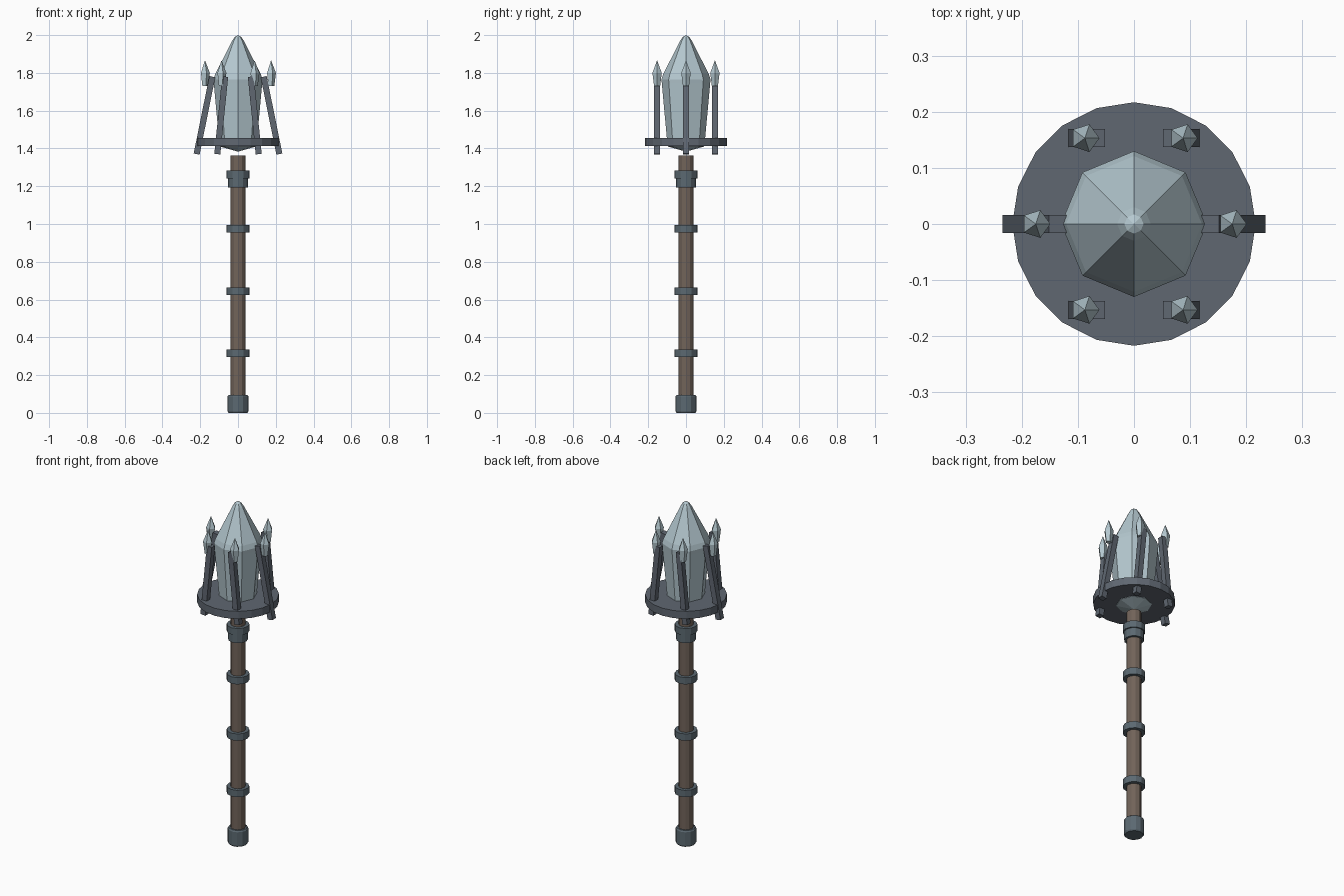
import bpy, math
from mathutils import Vector

if "Cube" in bpy.data.objects:
    bpy.data.objects.remove(bpy.data.objects["Cube"])


def material(name, rgb):
    m = bpy.data.materials.new(name)
    m.diffuse_color = (*rgb, 1)
    m.use_nodes = True
    m.node_tree.nodes["Principled BSDF"].inputs["Base Color"].default_value = m.diffuse_color
    return m


WOOD = material("brown wood", (0.165, 0.125, 0.10))
STEEL = material("blue grey steel", (0.105, 0.14, 0.165))
IRON = material("dark iron", (0.115, 0.135, 0.165))
CRYSTAL = material("pale crystal", (0.46, 0.58, 0.63))


def make(name, verts, faces, mat):
    me = bpy.data.meshes.new(name)
    me.from_pydata(verts, [], faces)
    me.materials.append(mat)
    ob = bpy.data.objects.new(name, me)
    bpy.context.collection.objects.link(ob)
    return ob


def lathe(name, profile, sides, mat, x=0, y=0):
    """Closed solid turned from (radius, height) points, bottom to top."""
    verts, faces, rings = [], [], []
    for r, z in profile:
        start, n = len(verts), (sides if r > 0 else 1)
        for i in range(n):
            a = math.tau * i / sides
            verts.append((x + r * math.cos(a), y + r * math.sin(a), z))
        rings.append([start + i % n for i in range(sides)])
    for lo, hi in zip(rings, rings[1:]):
        for i in range(sides):
            j = (i + 1) % sides
            quad = [lo[i], lo[j], hi[j], hi[i]]
            faces.append(list(dict.fromkeys(quad)))
    if profile[0][0] > 0:
        faces.append(rings[0][::-1])
    if profile[-1][0] > 0:
        faces.append(rings[-1])
    return make(name, verts, faces, mat)


def bar(name, bottom, top, half, mat):
    """Square bar between two points, leaning only along x."""
    a, b = Vector(bottom), Vector(top)
    d = (b - a).normalized()
    side = Vector((0, 1, 0))
    out = side.cross(d)
    verts = [p + side * half * s + out * half * t
             for p in (a, b) for s, t in ((-1, -1), (-1, 1), (1, 1), (1, -1))]
    faces = [(0, 1, 2, 3), (7, 6, 5, 4)]
    faces += [(i, i + 4, (i + 1) % 4 + 4, (i + 1) % 4) for i in range(4)]
    return make(name, verts, faces, mat)


# Wooden shaft and its pommel cap
lathe("shaft", [(0.04, 0.02), (0.04, 1.363)], 12, WOOD)
lathe("pommel_cap", [(0.05, 0), (0.055, 0.008), (0.055, 0.087), (0.05, 0.095)], 12, STEEL)

# Metal bands around the shaft
for i, z in enumerate((0.315, 0.645, 0.975, 1.262)):
    lathe(f"band_{i + 1}", [(0.06, z - 0.02), (0.06, z + 0.02)], 12, STEEL)
lathe("collar", [(0.053, 1.193), (0.053, 1.243)], 12, STEEL)

# Round plate under the head
lathe("head_plate", [(0.217, 1.412), (0.217, 1.456)], 20, IRON)

# Large faceted crystal
lathe("main_crystal", [(0, 1.383), (0.095, 1.41), (0.101, 1.45), (0.128, 1.745), (0.13, 1.765),
                       (0.121, 1.793), (0.03, 1.972), (0.017, 1.991), (0, 2.0)], 8, CRYSTAL)

# Six leaning prongs, each with a small crystal beside its top
for i, (ring_x, y) in enumerate(((1, 0), (0.5, 0.153), (-0.5, 0.153),
                                 (-1, 0), (-0.5, -0.153), (0.5, -0.153))):
    bar(f"prong_{i + 1}", (0.219 * ring_x, y, 1.37), (0.136 * ring_x, y, 1.78), 0.016, IRON)
    lathe(f"small_crystal_{i + 1}", [(0.017, 1.73), (0.026, 1.80), (0, 1.867)],
          5, CRYSTAL, 0.175 * ring_x, y)
